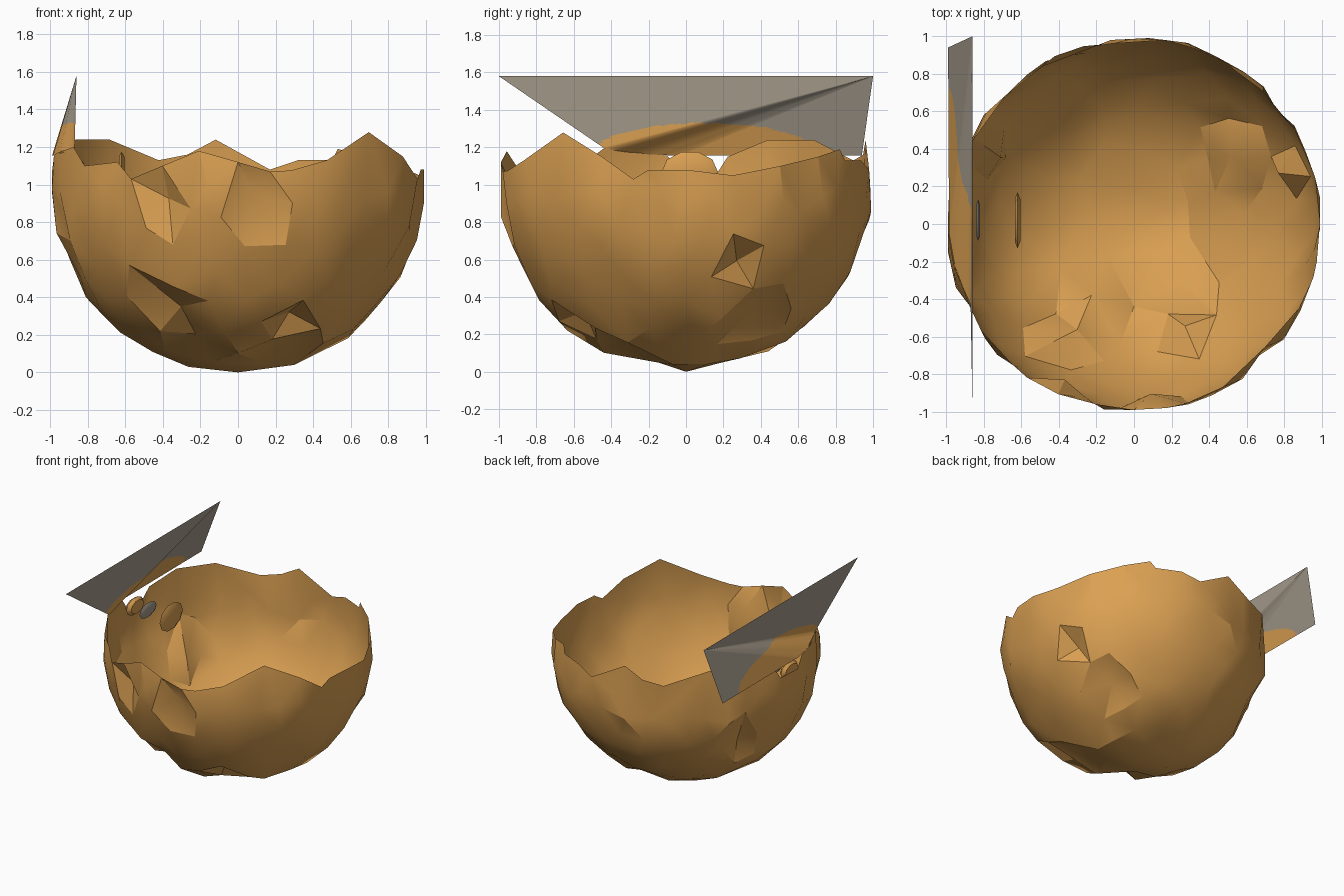
import bpy, bmesh, math, random
from mathutils import Vector
from mathutils.geometry import delaunay_2d_cdt

if "Cube" in bpy.data.objects:
    bpy.data.objects.remove(bpy.data.objects["Cube"])

random.seed(11)


def material(name, rgb):
    m = bpy.data.materials.new(name)
    m.diffuse_color = (*rgb, 1)
    m.use_nodes = True
    m.node_tree.nodes["Principled BSDF"].inputs["Base Color"].default_value = m.diffuse_color
    return m


gold = material("warm_shell_tan", (0.70, 0.35, 0.085))
grey = material("paper_grey", (0.36, 0.315, 0.25))


def finish(bm, name, mats, angle):
    me = bpy.data.meshes.new(name)
    bm.to_mesh(me)
    bm.free()
    ob = bpy.data.objects.new(name, me)
    bpy.context.collection.objects.link(ob)
    for m in mats:
        me.materials.append(m)
    bpy.ops.object.select_all(action='DESELECT')
    ob.select_set(True)
    bpy.context.view_layer.objects.active = ob
    bpy.ops.object.shade_smooth_by_angle(angle=math.radians(angle))
    return ob


# Broken bowl: jagged rim points (x, y, height) around a unit sphere
rim = [(.98, 0, 1.08), (.96, .25, 1.05), (.85, .5, 1.10), (.68, .70, 1.15),
       (.53, .82, 1.19), (.50, .85, 1.13), (.32, .94, 1.13), (.17, .98, 1.08),
       (-.12, .97, 1.24), (-.27, .95, 1.16), (-.42, .89, 1.13), (-.69, .69, 1.24),
       (-.87, .44, 1.24), (-.95, .22, 1.15), (-.97, .17, 1.07), (-.985, -.03, 1.07),
       (-.98, -.1, 1.155), (-.96, -.2, 1.17), (-.87, -.43, 1.20), (-.81, -.56, 1.10),
       (-.64, -.75, 1.12), (-.57, -.82, 1.03), (-.40, -.90, 1.10), (-.21, -.96, 1.18),
       (.0, -.98, 1.12), (.17, -.98, 1.07), (.28, -.95, 1.075), (.47, -.86, 1.13),
       (.70, -.66, 1.28), (.88, -.45, 1.15), (.95, -.28, 1.03), (.97, -.2, 1.08)]
# Dents: direction as (x, y, z) on the sphere, pushed inwards
dents = [(.1, -.99, .95), (-.4, -.9, .92), (-.35, -.65, .25), (.28, -.34, .1),
         (-.25, -.42, .12), (.57, .4, .28), (.85, .3, .55), (.3, -.6, .25), (-.8, .4, .5)]
centre = Vector((0, 0, 1))


def flat(p):
    # azimuthal unrolling of a point on the sphere
    d = (Vector(p) - centre).normalized()
    t, a = math.acos(max(-1, min(1, -d.z))), math.atan2(d.y, d.x)
    return Vector((t * math.cos(a), t * math.sin(a)))


outline = []
for x, y, h in rim:
    a, t = math.atan2(y, x), math.pi / 2 + math.asin(h - 1)
    outline.append(Vector((t * math.cos(a), t * math.sin(a))))
n = len(outline)
points = outline + [Vector((0, 0))] + [flat(d) for d in dents]
for _ in range(6000):
    t, a = 1.57 * math.sqrt(random.random()), random.uniform(0, math.tau)
    p = Vector((t * math.cos(a), t * math.sin(a)))
    if all((p - q).length > .18 for q in points[n:]) and \
            all((p - q).length > .13 for q in outline):
        points.append(p)
edges = [(i, (i + 1) % n) for i in range(n)]
vs, _, fs, _, _, _ = delaunay_2d_cdt(points, edges, [list(range(n))], 1, 1e-5)
bm = bmesh.new()
for v in vs:
    i = min(range(len(points)), key=lambda k: (points[k] - v).length)
    t = v.length
    d = Vector((v.x, v.y, 0)).normalized() * math.sin(t) - Vector((0, 0, math.cos(t)))
    if i < n:
        r = .997
    elif i == n:
        r = 1.0
    elif i <= n + len(dents):
        r = .91
    else:
        r = random.choice((1.008, 1.008, 1.005, 1.0, .985, .97))
    p = centre + d * r
    p.z = max(p.z, 0)
    p.x, p.y = max(-.99, min(.99, p.x)), max(-.99, min(.99, p.y))
    bm.verts.new(p)
bm.verts.ensure_lookup_table()
for f in fs:
    bm.faces.new([bm.verts[i] for i in f])
bmesh.ops.triangulate(bm, faces=bm.faces)
bmesh.ops.recalc_face_normals(bm, faces=bm.faces)
if sum((f.normal.dot(f.calc_center_median() - centre) for f in bm.faces)) < 0:
    bmesh.ops.reverse_faces(bm, faces=bm.faces)
finish(bm, "broken_bowl", [gold], 24)

# Slanted sheet: upright triangle plus a fan from the bowl's rim to its far corner,
# with a tan arch along the lower edge
low = [Vector(p) for p in ((-.87, -.43, 1.19), (-.95, -.25, 1.165), (-.985, -.05, 1.155),
                           (-.99, .94, 1.155))]
hi0, hi1 = Vector((-.86, -1, 1.58)), Vector((-.86, 1, 1.58))
bm = bmesh.new()
N = 50
for a, b, cols in zip([hi0] + low, low, (40, 3, 3, 40)):
    rows = [[bm.verts.new(a.lerp(b, u / cols).lerp(hi1, v / N)) for v in range(N)]
            for u in range(cols + 1)]
    tip = bm.verts.new(hi1)
    for u in range(cols):
        for v in range(N - 1):
            bm.faces.new((rows[u][v], rows[u + 1][v], rows[u + 1][v + 1], rows[u][v + 1]))
        bm.faces.new((rows[u][N - 1], rows[u + 1][N - 1], tip))
bmesh.ops.remove_doubles(bm, verts=bm.verts, dist=1e-4)
for f in bm.faces:
    c = f.calc_center_median()
    arch = ((c.y - .1) / .62) ** 2 + ((c.z - 1.15) / .18) ** 2 < 1
    f.material_index = 1 if arch else 0
finish(bm, "slanted_sheet", [grey, gold], 80)


# Small upright lens-shaped discs floating inside the left wall
def disc(name, x, ry, rz, thick, mat):
    bm = bmesh.new()
    k_max = 10
    loops = []
    for dx, s in ((-thick / 2, .75), (0, 1), (thick / 2, .75)):
        loops.append([bm.verts.new((x + dx, .02 + ry * s * math.cos(k * math.tau / k_max),
                                    1.07 + rz * s * math.sin(k * math.tau / k_max)))
                      for k in range(k_max)])
    for a, b in zip(loops, loops[1:]):
        for k in range(k_max):
            m = (k + 1) % k_max
            bm.faces.new((a[k], a[m], b[m], b[k]))
    bm.faces.new(loops[0])
    bm.faces.new(loops[-1])
    bmesh.ops.recalc_face_normals(bm, faces=bm.faces)
    finish(bm, name, [mat], 40)


disc("inner_disc", -.62, .15, .11, .03, gold)
disc("middle_disc", -.83, .11, .06, .02, grey)
disc("wall_disc", -.95, .11, .07, .05, gold)
